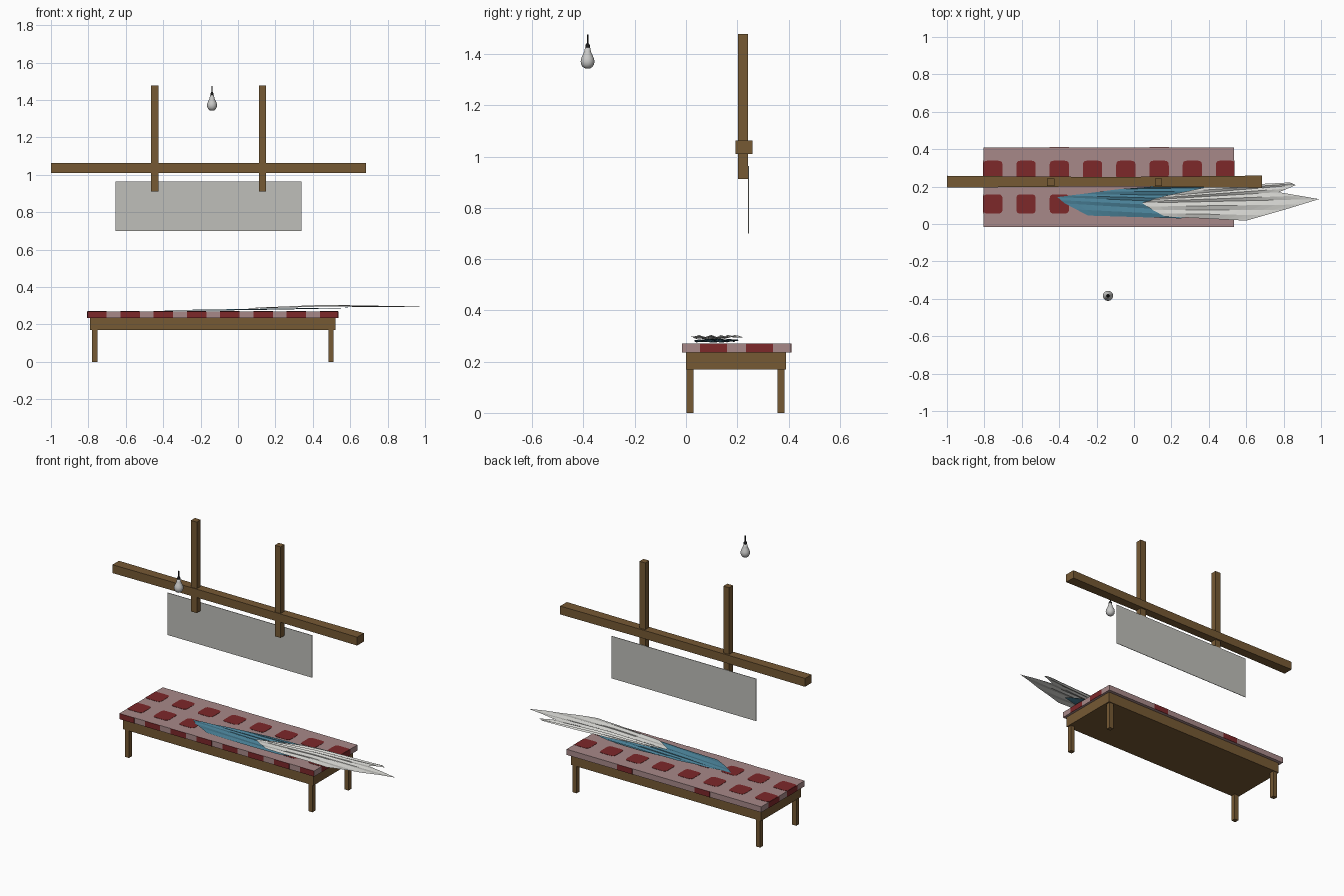
import bpy, bmesh, math

if "Cube" in bpy.data.objects:
    bpy.data.objects.remove(bpy.data.objects["Cube"])


def material(name, rgb):
    m = bpy.data.materials.new(name)
    m.diffuse_color = (*rgb, 1)
    m.use_nodes = True
    m.node_tree.nodes["Principled BSDF"].inputs["Base Color"].default_value = m.diffuse_color
    return m


WOOD = material("brown wood", (0.18, 0.10, 0.034))
PINK = material("dusty pink", (0.39, 0.25, 0.25))
RED = material("dark red", (0.205, 0.021, 0.023))
BLUE = material("teal blue", (0.07, 0.225, 0.32))
WHITE = material("off white", (0.66, 0.66, 0.63))
GREY = material("panel grey", (0.52, 0.52, 0.49))
GLASS = material("bulb grey", (0.58, 0.58, 0.57))
BLACK = material("socket black", (0.012, 0.012, 0.012))


def finish(name, bm, mat, smooth=False):
    me = bpy.data.meshes.new(name)
    bm.to_mesh(me)
    bm.free()
    me.materials.append(mat)
    ob = bpy.data.objects.new(name, me)
    bpy.context.collection.objects.link(ob)
    for p in me.polygons:
        p.use_smooth = smooth
    return ob


def box(name, x, y, z, mat):
    bm = bmesh.new()
    bmesh.ops.create_cube(bm, size=1)
    for v in bm.verts:
        v.co = [(r[0] + r[1]) / 2 + c * (r[1] - r[0]) for c, r in zip(v.co, (x, y, z))]
    return finish(name, bm, mat)


# bench
box("bench_frame", (-0.79, 0.52), (0.0, 0.39), (0.17, 0.235), WOOD)
for side, x in (("left", -0.78), ("right", 0.483)):
    for end, y in (("front", 0.002), ("back", 0.357)):
        box(f"{end}_{side}_leg", (x, x + 0.028), (y, y + 0.028), (0, 0.172), WOOD)

# cushion with rounded red patches on top and bands on its edges
CX, CY, CZ = (-0.805, 0.535), (-0.015, 0.41), (0.235, 0.27)
box("cushion", CX, CY, CZ, PINK)
columns = [-0.755 + 0.1778 * i for i in range(8)]
rows = [0.107, 0.287]
HALF, T = 0.052, 0.0015


def patch(name, cx, cy):
    bm = bmesh.new()
    ring = []
    for i in range(24):
        a = 2 * math.pi * (i + 0.5) / 24
        c, s = math.cos(a), math.sin(a)
        px = cx + HALF * math.copysign(abs(c) ** 0.35, c)
        py = cy + HALF * math.copysign(abs(s) ** 0.35, s)
        px = min(max(px, CX[0]), CX[1])
        ring.append(bm.verts.new((px, py, CZ[1])))
    bmesh.ops.remove_doubles(bm, verts=ring, dist=1e-6)
    f = bm.faces.new([v for v in ring if v.is_valid])
    up = bmesh.ops.extrude_face_region(bm, geom=[f])["geom"]
    for v in up:
        if isinstance(v, bmesh.types.BMVert):
            v.co.z += T
    bmesh.ops.recalc_face_normals(bm, faces=bm.faces)
    finish(name, bm, RED)


for i, cx in enumerate(columns):
    for j, cy in enumerate(rows):
        patch(f"top_patch_{i}_{j}", cx, cy)
    xr = (max(cx - HALF, CX[0]), min(cx + HALF, CX[1]))
    box(f"front_band_{i}", xr, (CY[0] - T, CY[0]), CZ, RED)
    if i in (2, 5):
        box(f"back_band_{i}", xr, (CY[1], CY[1] + T), CZ, RED)
for j, cy in enumerate(rows):
    yr = (cy - HALF, cy + HALF)
    box(f"right_band_{j}", (CX[1], CX[1] + T), yr, CZ, RED)
    box(f"left_band_{j}", (CX[0] - T, CX[0]), yr, CZ, RED)


# pleated wing-like sheets: columns run from a start point to an end point
def sheet(name, cols, profile, pleat, mat, n=12):
    def height(x):
        for (x0, z0), (x1, z1) in zip(profile, profile[1:]):
            if x <= x1:
                return z0 + (z1 - z0) * max(0, (x - x0) / (x1 - x0))
        return profile[-1][1]
    fine = []
    for a, b in zip(cols, cols[1:]):
        fine += [a, tuple((p + q) / 2 for p, q in zip(a, b))]
    fine.append(cols[-1])
    bm = bmesh.new()
    grid = []
    for k, (x0, y0, x1, y1) in enumerate(fine):
        line = []
        for i in range(n + 1):
            t = i / n
            x = x0 + (x1 - x0) * t
            wave = (pleat if k % 2 else -pleat) * (0.3 + 0.7 * math.sin(math.pi * t))
            line.append(bm.verts.new((x, y0 + (y1 - y0) * t, height(x) + wave)))
        grid.append(line)
    for a, b in zip(grid, grid[1:]):
        for i in range(n):
            bm.faces.new((a[i], a[i + 1], b[i + 1], b[i]))
    return finish(name, bm, mat)


sheet("blue_pleated_sheet",
      [(-0.246, 0.045, 0.25, 0.03), (-0.37, 0.11, 0.45, 0.06),
       (-0.41, 0.144, 0.62, 0.10), (-0.28, 0.160, 0.55, 0.15),
       (-0.075, 0.187, 0.45, 0.195), (0.10, 0.20, 0.40, 0.205)],
      [(-0.41, 0.275), (0.0, 0.279), (0.62, 0.289)], 0.003, BLUE)
sheet("white_pleated_sheet",
      [(0.165, 0.04, 0.60, 0.018), (0.10, 0.075, 0.80, 0.075),
       (0.043, 0.112, 0.99, 0.133), (0.10, 0.130, 0.775, 0.17),
       (0.165, 0.150, 0.866, 0.208), (0.40, 0.200, 0.834, 0.222)],
      [(0.04, 0.286), (0.45, 0.300), (1.0, 0.295)], 0.004, WHITE)

# crossbeam, slightly waisted along its length
beam = bmesh.new()
loops = []
for x, h in ((-1.0, 0.032), (-0.45, 0.027), (-0.15, 0.026), (0.15, 0.027), (0.685, 0.033)):
    loops.append([beam.verts.new((x, 0.226 + sy * h, 1.037 + sz * 0.026))
                  for sy, sz in ((-1, -1), (1, -1), (1, 1), (-1, 1))])
for a, b in zip(loops, loops[1:]):
    for i in range(4):
        beam.faces.new((a[i], a[(i + 1) % 4], b[(i + 1) % 4], b[i]))
beam.faces.new(loops[0])
beam.faces.new(loops[-1])
bmesh.ops.recalc_face_normals(beam, faces=beam.faces)
finish("crossbeam", beam, WOOD)

# hanging posts and sign panel
for side, x in (("left", -0.446), ("right", 0.131)):
    box(f"{side}_post", (x - 0.02, x + 0.02), (0.203, 0.242), (0.912, 1.478), WOOD)
box("hanging_panel", (-0.655, 0.34), (0.242, 0.245), (0.70, 0.963), GREY)


# light bulb, turned from profiles of (radius, height)
def lathe(name, profile, mat, n=20):
    bm = bmesh.new()
    rings = [[bm.verts.new((-0.139 + r * math.cos(2 * math.pi * i / n),
                            -0.384 + r * math.sin(2 * math.pi * i / n), z))
              for i in range(n)] for r, z in profile]
    for a, b in zip(rings, rings[1:]):
        for i in range(n):
            bm.faces.new((a[i], a[(i + 1) % n], b[(i + 1) % n], b[i]))
    bm.faces.new(rings[0][::-1])
    bm.faces.new(rings[-1])
    bmesh.ops.recalc_face_normals(bm, faces=bm.faces)
    return finish(name, bm, mat, True)


lathe("bulb", [(0.003, 1.343), (0.012, 1.345), (0.020, 1.351), (0.025, 1.360),
               (0.027, 1.371), (0.025, 1.383), (0.019, 1.396), (0.013, 1.410),
               (0.010, 1.426)], GLASS)
for part in (lathe("bulb_socket", [(0.009, 1.424), (0.009, 1.434), (0.005, 1.442)], BLACK),
             lathe("bulb_wire", [(0.003, 1.44), (0.003, 1.476)], BLACK, 8)):
    for p in part.data.polygons:
        p.use_smooth = len(p.vertices) == 4
